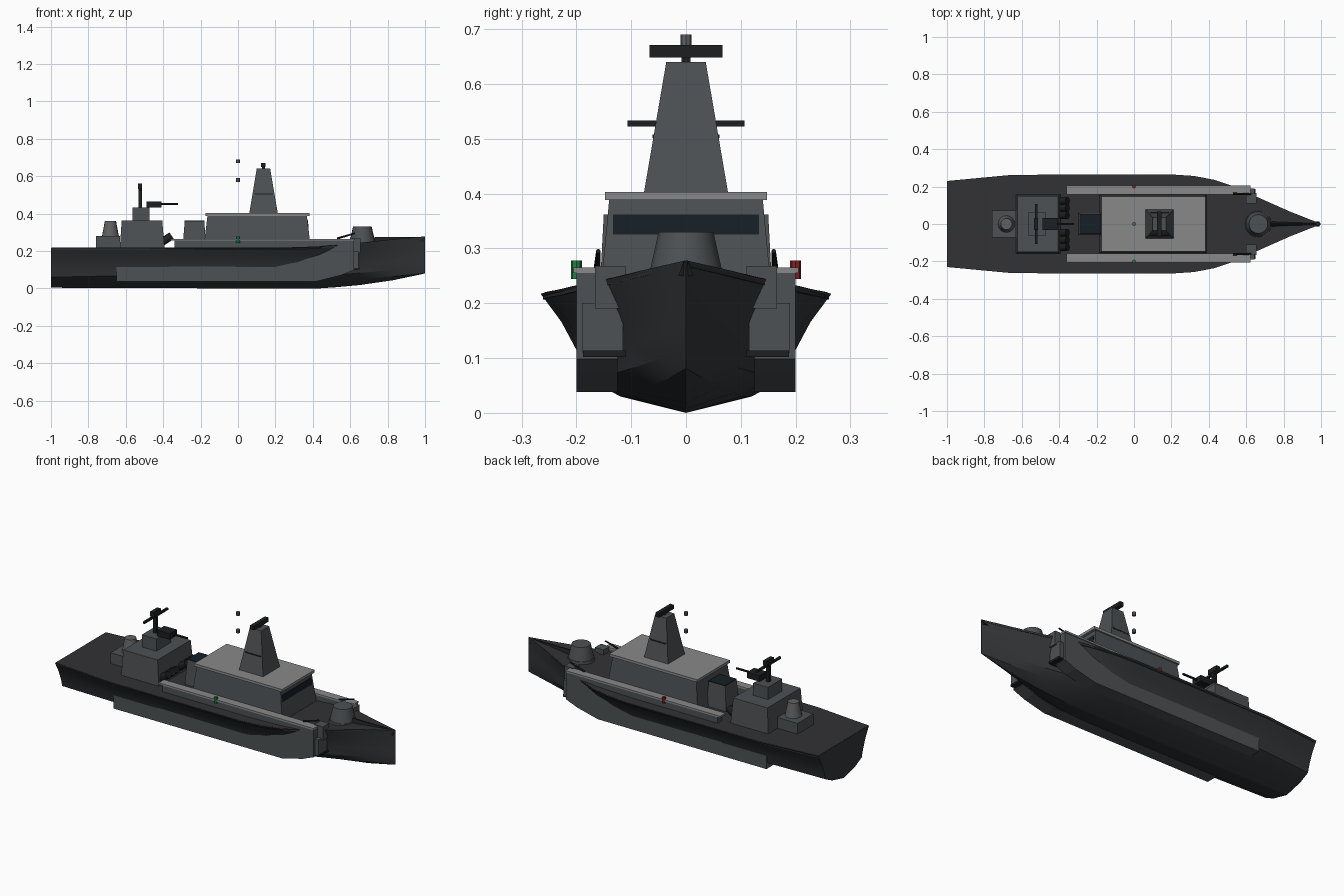
import bpy, bmesh, math
from mathutils import Vector

if "Cube" in bpy.data.objects:
    bpy.data.objects.remove(bpy.data.objects["Cube"])

def mat(name, c):
    m = bpy.data.materials.new(name)
    m.diffuse_color = (*c, 1)
    m.use_nodes = True
    m.node_tree.nodes["Principled BSDF"].inputs["Base Color"].default_value = m.diffuse_color
    return m

HULL = mat("hull_grey", (.035, .038, .041))
DECK = mat("deck_grey", (.032, .032, .035))
HOUSE = mat("house_grey", (.075, .083, .088))
LIGHT = mat("light_grey", (.25, .25, .25))
TURRET = mat("turret_grey", (.12, .12, .12))
BLACK = mat("black_fittings", (.012, .013, .014))
GLASS = mat("dark_glass", (.008, .014, .02))
RED = mat("port_red", (.25, .015, .015))
GREEN = mat("starboard_green", (.015, .22, .06))

def make(name, verts, faces, m, angle=None):
    me = bpy.data.meshes.new(name)
    me.from_pydata([tuple(v) for v in verts], [], faces)
    bm = bmesh.new()
    bm.from_mesh(me)
    bmesh.ops.recalc_face_normals(bm, faces=bm.faces)
    bm.to_mesh(me)
    bm.free()
    o = bpy.data.objects.new(name, me)
    bpy.context.collection.objects.link(o)
    me.materials.append(m)
    if angle:
        bpy.ops.object.select_all(action='DESELECT')
        o.select_set(True)
        bpy.context.view_layer.objects.active = o
        bpy.ops.object.shade_smooth_by_angle(angle=math.radians(angle))
    return o

def loft(name, rings, m, angle=None):
    n = len(rings[0])
    faces = [(i*n + j, i*n + (j+1) % n, (i+1)*n + (j+1) % n, (i+1)*n + j)
             for i in range(len(rings) - 1) for j in range(n)]
    faces += [tuple(range(n)), tuple(range((len(rings)-1)*n, len(rings)*n))]
    return make(name, [v for r in rings for v in r], faces, m, angle)

def frustum(name, base, top, z, m):
    """base/top: (x0, x1, y0, y1) rectangles at z[0] and z[1]"""
    return loft(name, [[(r[0], r[2], h), (r[1], r[2], h), (r[1], r[3], h), (r[0], r[3], h)]
                       for r, h in zip((base, top), z)], m)

def box(name, x0, x1, y0, y1, z0, z1, m):
    return frustum(name, (x0, x1, y0, y1), (x0, x1, y0, y1), (z0, z1), m)

def rod(name, a, b, r0, r1, m, n=12):
    a, b = Vector(a), Vector(b)
    q = (b - a).to_track_quat('Z', 'Y')
    ring = [Vector((math.cos(2*math.pi*k/n), math.sin(2*math.pi*k/n), 0)) for k in range(n)]
    return loft(name, [[a + q @ (v*r0) for v in ring], [b + q @ (v*r1) for v in ring]], m, 35)

def prism(name, profile, y0, y1, m):
    return loft(name, [[(x, y, z) for x, z in profile] for y in (y0, y1)], m)

# Hull: x, keel z, chine y/z, bilge y/z, deck edge y/z
stations = [
    (-1, .004, .105, .03, .175, .1, .23, .217),
    (-.65, .002, .12, .03, .198, .115, .263, .217),
    (.2, 0, .12, .03, .2, .115, .265, .217),
    (.32, 0, .113, .03, .185, .115, .257, .22),
    (.43, 0, .102, .03, .16, .115, .236, .224),
    (.53, .007, .088, .037, .132, .118, .202, .232),
    (.65, .018, .065, .049, .1, .125, .148, .243),
    (.83, .044, .029, .064, .046, .145, .068, .262),
    (1, .08, .0008, .081, .001, .17, .001, .277)]
rings, deck = [], []
for x, kz, cy, cz, my, mz, dy, dz in stations:
    side = [(cy, cz), ((cy+my)/2 + .14*my, (cz+mz)/2 - .005), (my, mz),
            ((my+dy)/2 - .02*dy, (mz+dz)/2), (dy, dz)]
    rings.append([(x, 0, kz)] + [(x, y, z) for y, z in side] +
                 [(x, -y, z) for y, z in reversed(side)])
    deck.append([(x, -dy*.985, dz - .01), (x, dy*.985, dz - .01),
                 (x, dy*.985, dz + .001), (x, -dy*.985, dz + .001)])
loft("hull", rings, HULL, 25)
deck[0] = [(-.998, y, z) for _, y, z in deck[0]]
deck[-1] = [(.998, y, z) for _, y, z in deck[-1]]
loft("deck", deck, DECK)
frustum("bow_ridge", (.73, .99, -.014, .014), (.73, .995, -.004, .004), (.25, .276), BLACK)

# Side sponsons, bulwark walls and fittings, both sides
for s, tag in ((1, "port"), (-1, "starboard")):
    prism(tag + "_sponson", [(-.65, .038), (.42, .038), (.55, .07), (.62, .098), (.62, .2),
                             (-.35, .2), (-.37, .115), (-.65, .115)], s*.125, s*.2, HOUSE)
    box(tag + "_bulwark", -.34, .62, s*.16, s*.2, .19, .256, HOUSE)
    box(tag + "_walkway", -.36, .622, s*.157, s*.205, .255, .265, LIGHT)
    box(tag + "_anchor_plate", .6, .645, s*.115, s*.19, .11, .2, HOUSE)
    box(tag + "_anchor_foot", .6, .65, s*.11, s*.188, .102, .114, BLACK)
    box(tag + "_anchor_housing", .6, .655, s*.11, s*.166, .19, .268, HOUSE)
    rod(tag + "_deck_gun", (.53, s*.162, .267), (.625, s*.16, .295), .006, .004, BLACK, 8)
    rod(tag + "_nav_light", (0, s*.2, .244), (0, s*.2, .278), .01, .01,
        RED if s > 0 else GREEN, 8)
    for k in range(3):
        y = s*(.047 + .038*k)
        rod(f"{tag}_launch_tube_{k}", (-.41, y, .245), (-.355, y, .282), .021, .021, BLACK, 12)

# Bridge house with roof and window band
frustum("bridge_house", (-.185, .39, -.157, .157), (-.163, .368, -.14, .14), (.21, .39), HOUSE)
box("bridge_roof", -.175, .383, -.148, .148, .388, .403, LIGHT)
prism("bridge_window", [(.36, .325), (.378, .325), (.3735, .362), (.36, .362)], -.133, .133, GLASS)

# Funnel behind the bridge
frustum("funnel", (-.297, -.17, -.06, .06), (-.285, -.18, -.052, .052), (.21, .358), HOUSE)
box("funnel_cap", -.285, -.18, -.052, .052, .356, .362, GLASS)

# Main mast and radar
frustum("main_mast", (.06, .213, -.077, .077), (.1, .172, -.036, .036), (.4, .64), HOUSE)
box("mast_platform", .087, .186, -.061, .061, .501, .508, BLACK)
box("radar_neck", .128, .145, -.008, .008, .64, .65, BLACK)
box("radar_bar", .124, .148, -.067, .067, .648, .671, BLACK)

# Masthead lights
for i, z in enumerate((.57, .67)):
    rod(f"masthead_light_{i}", (0, 0, z), (0, 0, z + .02), .01, .01, TURRET, 8)

# Aft deckhouse, gun and aerial
frustum("aft_house", (-.632, -.392, -.158, .158), (-.622, -.405, -.15, .15), (.21, .362), HOUSE)
box("gun_pedestal", -.565, -.472, -.065, .065, .36, .432, HOUSE)
box("aft_gun", -.49, -.41, -.032, .032, .432, .466, BLACK)
rod("aft_gun_barrel", (-.42, 0, .452), (-.32, 0, .452), .006, .006, BLACK, 8)
box("aerial_mast", -.533, -.514, -.01, .01, .43, .54, BLACK)
box("aerial_bar", -.529, -.517, -.107, .107, .522, .533, BLACK)
box("aerial_head", -.535, -.512, -.032, .032, .532, .56, BLACK)

# Aft turret on its plinth
box("turret_plinth", -.758, -.63, -.072, .072, .21, .28, HOUSE)
rod("aft_turret", (-.682, 0, .28), (-.682, 0, .36), .045, .03, TURRET, 16)

# Bow turret
rod("bow_turret_ring", (.665, 0, .235), (.665, 0, .256), .072, .07, HOUSE, 20)
rod("bow_turret", (.665, 0, .254), (.665, 0, .33), .067, .05, HOUSE, 20)
